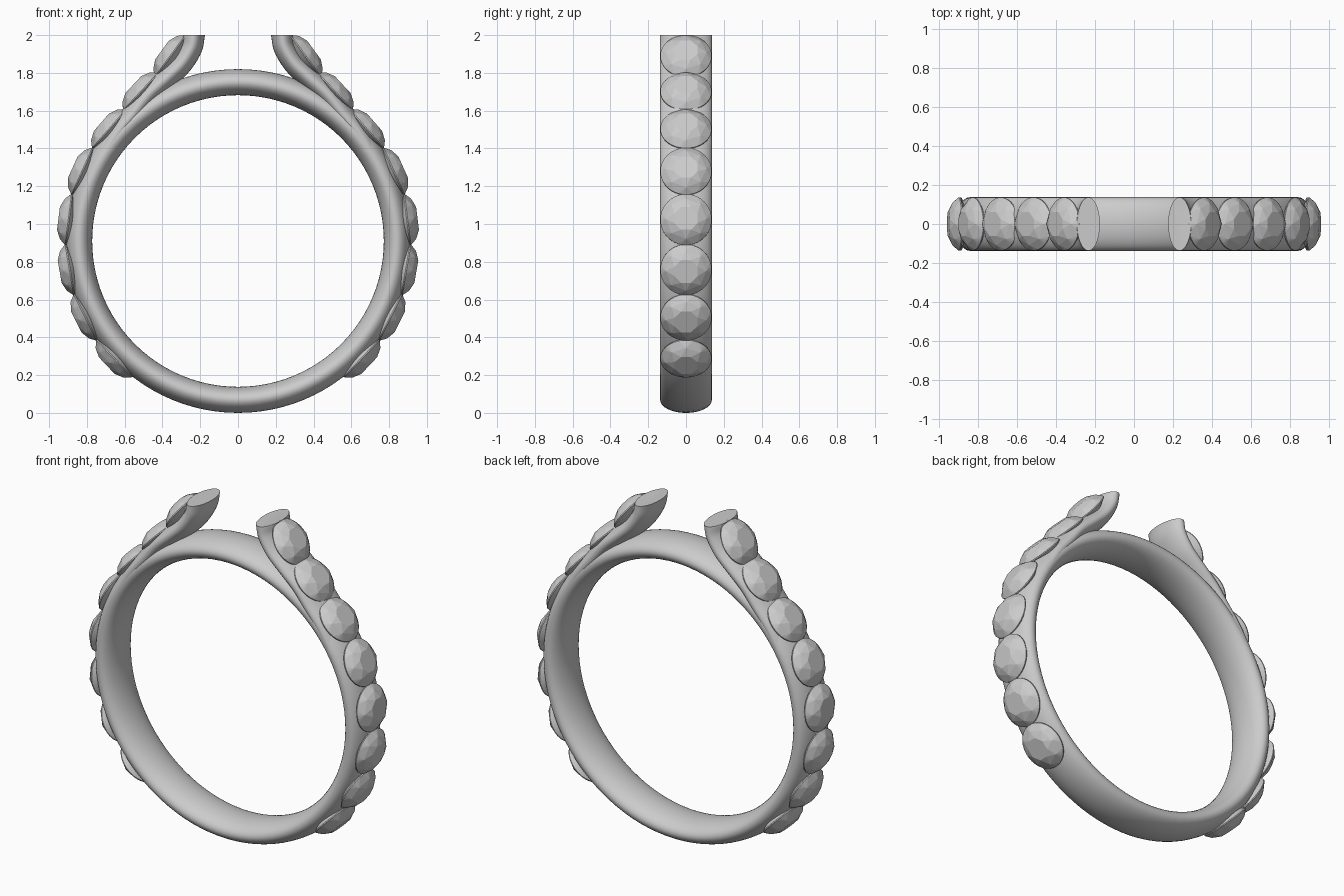
import bpy, bmesh, math
from mathutils import Vector, Matrix

if "Cube" in bpy.data.objects:
    bpy.data.objects.remove(bpy.data.objects["Cube"])

CZ = 0.91          # ring centre height
HALF_W = 0.137     # half width of the band along y


def finish(name, bm, smooth):
    bmesh.ops.recalc_face_normals(bm, faces=bm.faces)
    me = bpy.data.meshes.new(name)
    bm.to_mesh(me)
    bm.free()
    ob = bpy.data.objects.new(name, me)
    bpy.context.collection.objects.link(ob)
    if smooth:
        bpy.ops.object.select_all(action='DESELECT')
        ob.select_set(True)
        bpy.context.view_layer.objects.active = ob
        bpy.ops.object.shade_smooth_by_angle(angle=math.radians(40))
    return ob


def sweep(name, path, normals, thick, closed):
    """Sweep an elliptical section along a path in the xz plane."""
    n = 40
    bm = bmesh.new()
    rings = []
    for p, nor in zip(path, normals):
        ring = []
        for i in range(n):
            a = math.tau * i / n
            ring.append(bm.verts.new(p + nor * thick * math.cos(a)
                                     + Vector((0, HALF_W * math.sin(a), 0))))
        rings.append(ring)
    m = len(rings)
    for k in range(m if closed else m - 1):
        a, b = rings[k], rings[(k + 1) % m]
        for i in range(n):
            j = (i + 1) % n
            bm.faces.new((a[i], a[j], b[j], b[i]))
    if not closed:
        bm.faces.new(rings[0])
        bm.faces.new(rings[-1])
    return finish(name, bm, True)


def catmull(pts, steps=8):
    q = [2 * pts[0] - pts[1]] + pts + [2 * pts[-1] - pts[-2]]
    out = []
    for i in range(1, len(q) - 2):
        a, b, c, d = q[i - 1:i + 3]
        for s in range(steps):
            t = s / steps
            out.append(0.5 * (2 * b + (c - a) * t + (2 * a - 5 * b + 4 * c - d) * t * t
                              + (3 * b - a - 3 * c + d) * t ** 3))
    return out + [pts[-1]]


def gem(name, pos, nor):
    """Round cut stone: table, crown, girdle and pavilion."""
    bm = bmesh.new()
    for r, h, n, off in ((0.066, 0.056, 8, 0.5), (0.108, 0.035, 8, 0),
                         (0.136, 0.004, 40, 0), (0.136, -0.002, 40, 0)):
        for i in range(n):
            a = math.tau * (i + off) / n
            bm.verts.new((r * math.cos(a), r * math.sin(a), h))
    bm.verts.new((0, 0, -0.085))
    bmesh.ops.convex_hull(bm, input=bm.verts)
    bmesh.ops.dissolve_limit(bm, angle_limit=0.02, verts=bm.verts, edges=bm.edges)
    y = Vector((0, 1, 0))
    x = y.cross(nor)
    rot = Matrix((x, y, nor)).transposed().to_4x4()
    bm.transform(Matrix.Translation(pos) @ rot)
    return finish(name, bm, False)


# Main ring
angs = [math.tau * i / 96 for i in range(96)]
dirs = [Vector((math.cos(a), 0, math.sin(a))) for a in angs]
sweep("ring_band", [d * 0.841 + Vector((0, 0, CZ)) for d in dirs], dirs, 0.069, True)

arm = [(0.233, 2.0), (0.248, 1.93), (0.30, 1.847), (0.38, 1.77), (0.477, 1.682),
       (0.562, 1.575), (0.635, 1.485), (0.70, 1.38)]
for side, label in ((1, "right"), (-1, "left")):
    # Shoulder arm splitting from the ring, cut flat at the top
    path = catmull([Vector((side * x, 0, z)) for x, z in arm])
    nors = []
    for i in range(len(path)):
        t = path[min(i + 1, len(path) - 1)] - path[max(i - 1, 0)]
        if i == 0:
            t = Vector((0, 0, -1))
        nors.append(Vector((-t.z, 0, t.x)).normalized())
    sweep("shoulder_arm_" + label, path, nors, 0.058, False)

    # Stones around the ring, then two on the arm
    spots = []
    for k in range(6):
        a = math.radians(41 - 16.9 * k)
        spots.append((0.902 * math.cos(a), CZ + 0.902 * math.sin(a), a))
    spots += [(0.513, 1.70, math.radians(43)), (0.357, 1.888, math.radians(36))]
    for k, (x, z, a) in enumerate(spots):
        gem(f"stone_{label}_{k + 1}", Vector((side * x, 0, z)),
            Vector((side * math.cos(a), 0, math.sin(a))))
